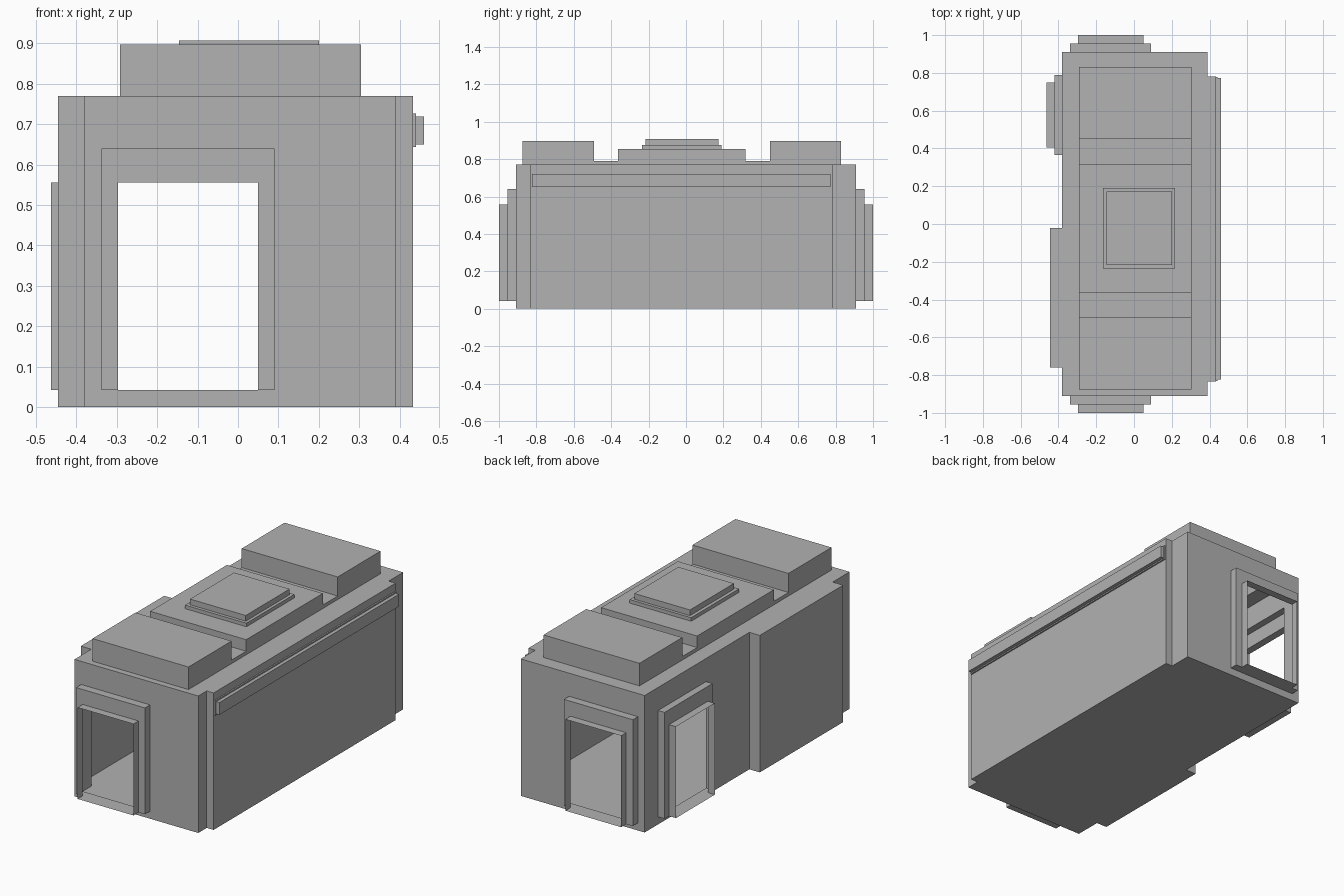
import bpy
import bmesh

cube = bpy.data.objects.get("Cube")
if cube:
    bpy.data.objects.remove(cube, do_unlink=True)

grey = bpy.data.materials.new("plain grey")
grey.use_nodes = True
COLOUR = (0.445, 0.445, 0.445, 1)
grey.diffuse_color = COLOUR
grey.node_tree.nodes["Principled BSDF"].inputs["Base Color"].default_value = COLOUR


def panel(name, axis, sign, steps, capped=True):
    """Thin stepped shell: rectangles (u0, u1, v0, v1) at a depth on an axis, joined in order."""
    bm = bmesh.new()
    rings = []
    for (u0, u1, v0, v1), depth in steps:
        corners = [(u0, v0), (u1, v0), (u1, v1), (u0, v1)]
        if (sign < 0) != (axis == 1):
            corners.reverse()
        ring = []
        for co in corners:
            co = list(co)
            co.insert(axis, depth)
            ring.append(bm.verts.new(co))
        rings.append(ring)
    for a, b in zip(rings, rings[1:]):
        for i in range(4):
            j = (i + 1) % 4
            bm.faces.new((a[i], a[j], b[j], b[i]))
    if capped:
        bm.faces.new(rings[-1])
    # Drop the empty faces where two steps share an edge
    for f in [f for f in bm.faces if f.calc_area() < 1e-6]:
        bm.faces.remove(f)
    bmesh.ops.remove_doubles(bm, verts=bm.verts, dist=1e-5)
    mesh = bpy.data.meshes.new(name)
    bm.to_mesh(mesh)
    bm.free()
    mesh.materials.append(grey)
    obj = bpy.data.objects.new(name, mesh)
    bpy.context.collection.objects.link(obj)
    return obj


def raised(rect, low, high):
    return [(rect, low), (rect, high)]


X0, X1, Y, H = -0.38, 0.39, 0.91, 0.77
SILL, FRAME_TOP, DOOR_TOP = 0.042, 0.64, 0.556

# End walls with stepped open doorways
frame = (-0.338, 0.09, SILL, FRAME_TOP)
opening = (-0.297, 0.05, SILL, DOOR_TOP)
for name, s in (("front_wall", -1), ("back_wall", 1)):
    steps = [((X0, X1, 0, H), s * Y)]
    steps += raised(frame, s * Y, s * 0.955) + raised(opening, s * 0.955, s)
    panel(name, 1, s, steps, capped=False)

# Left wall with its broad raised panel and long rail
steps = [((-Y, Y, 0, H), X1)]
steps += raised((-0.835, 0.782, 0, H), X1, 0.433)
steps += raised((-0.83, 0.778, 0.643, 0.726), 0.433, 0.441)
steps += raised((-0.823, 0.772, 0.65, 0.719), 0.441, 0.461)
panel("left_wall", 0, 1, steps)

# Right wall: raised panel towards the front, doorway towards the back
SPLIT = 0.17
steps = [((-Y, SPLIT, 0, H), X0)] + raised((-0.76, -0.02, 0, H), X0, -0.445)
panel("right_front_wall", 0, -1, steps)
steps = [((SPLIT, Y, 0, H), X0)]
steps += raised((0.365, 0.79, SILL, FRAME_TOP), X0, -0.42)
steps += raised((0.405, 0.75, SILL, DOOR_TOP), -0.42, -0.463)
panel("right_back_wall", 0, -1, steps, capped=False)

# Floor and roof deck
panel("floor", 2, -1, [((X0, X1, -Y, Y), 0)])
R0, R1, DECK = -0.292, 0.305, 0.79
strip = (R0, R1, -0.875, 0.83)
panel("roof", 2, 1, [((X0, X1, -Y, Y), H)] + raised(strip, H, DECK), capped=False)

# Roof blocks and the low channels between them
for name, y0, y1, top in (("front_roof_block", -0.875, -0.493, 0.897),
                          ("front_channel", -0.493, -0.363, DECK),
                          ("back_channel", 0.318, 0.45, DECK),
                          ("back_roof_block", 0.45, 0.83, 0.897)):
    panel(name, 2, 1, raised((R0, R1, y0, y1), DECK, top))

# Middle block with stepped hatch
steps = raised((R0, R1, -0.363, 0.318), DECK, 0.855)
steps += raised((-0.165, 0.217, -0.235, 0.19), 0.855, 0.875)
steps += raised((-0.146, 0.2, -0.217, 0.173), 0.875, 0.907)
panel("middle_block_and_hatch", 2, 1, steps)
